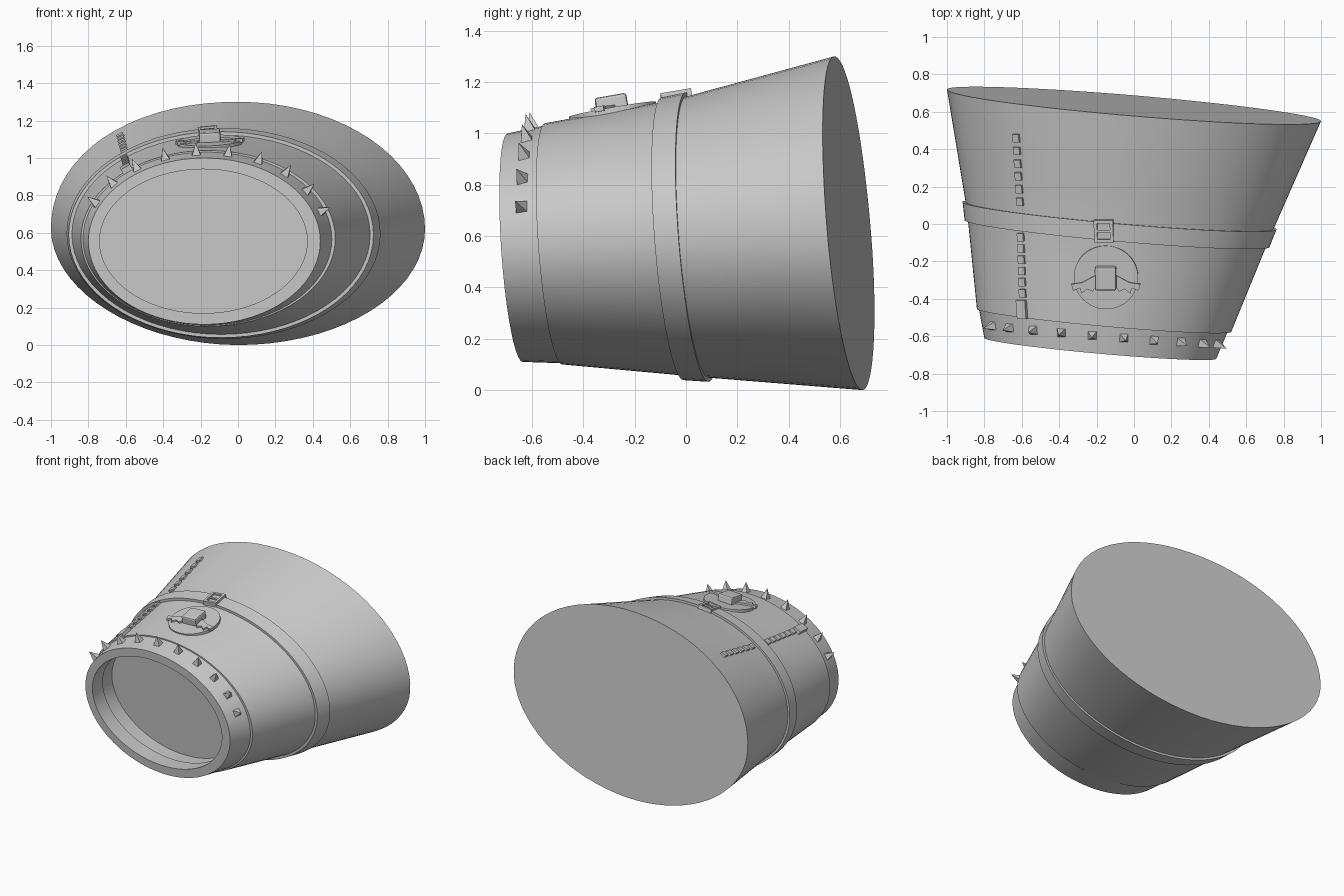
import bpy, bmesh, math
from mathutils import Vector, Matrix
from mathutils.bvhtree import BVHTree

if "Cube" in bpy.data.objects:
    bpy.data.objects.remove(bpy.data.objects["Cube"])

N = 72
grey = bpy.data.materials.new("plain_grey")
grey.diffuse_color = (0.6, 0.6, 0.6, 1)
grey.use_nodes = True
grey.node_tree.nodes["Principled BSDF"].inputs["Base Color"].default_value = grey.diffuse_color


def finish(name, bm, smooth=None):
    bmesh.ops.recalc_face_normals(bm, faces=bm.faces)
    me = bpy.data.meshes.new(name)
    bm.to_mesh(me)
    bm.free()
    me.materials.append(grey)
    if smooth:
        me.shade_smooth()
        me.set_sharp_from_angle(angle=math.radians(smooth))
    ob = bpy.data.objects.new(name, me)
    bpy.context.collection.objects.link(ob)
    return ob


def section(s, grow=0.0):
    """Tilted oval: centre x, centre z, half width, height up, height down, y, slope in x, slope in z, left fullness."""
    cx, cz, rx, up, dn, y, kx, kz, full = s
    pts = []
    for i in range(N):
        a = 2 * math.pi * i / N
        c, d = math.cos(a), math.sin(a)
        e = 2.0
        if c < 0:
            e += full if d > 0 else -full * 0.6
        k = (abs(c) ** e + abs(d) ** e) ** (-1 / e)
        dx = (rx + grow) * c * k
        dz = ((up if d > 0 else dn) + grow) * d * k
        pts.append(Vector((cx + dx, y + kx * dx + kz * dz, cz + dz)))
    return pts


def loft(name, rings, cap_first=False, cap_last=False, closed=False):
    bm = bmesh.new()
    loops = [[bm.verts.new(p) for p in r] for r in rings]
    pairs = list(zip(loops, loops[1:])) + ([(loops[-1], loops[0])] if closed else [])
    for a, b in pairs:
        for i in range(N):
            j = (i + 1) % N
            bm.faces.new((a[i], a[j], b[j], b[i]))
    if cap_first:
        bm.faces.new(loops[0])
    if cap_last:
        bm.faces.new(loops[-1])
    return finish(name, bm, 35)


def lerp(a, b, t):
    return [p + (q - p) * t for p, q in zip(a, b)]


def tree(ob):
    me = ob.data
    return BVHTree.FromPolygons([v.co for v in me.vertices], [p.vertices[:] for p in me.polygons])


def frame(loc, n):
    """Local axes on the surface: u across, v towards the back, w outwards."""
    u = Vector((0, 1, 0)).cross(n).normalized()
    m = Matrix((u, n.cross(u), n)).transposed().to_4x4()
    m.translation = loc
    return m


# Flared sleeve, slightly waisted, closed at the back
front = (-0.16, 0.57, 0.68, 0.47, 0.47, -0.515, -0.09, -0.07, 0.0)
waist = (-0.083, 0.592, 0.81, 0.54, 0.54, 0.0, -0.088, -0.077, 0.03)
back = (0.0, 0.62, 1.0, 0.68, 0.62, 0.635, -0.085, -0.085, 0.10)
sleeve = loft("sleeve", [section(front, -0.05)] +
              [section(lerp(front, waist, i / 3)) for i in range(3)] +
              [section(lerp(waist, back, i / 3)) for i in range(4)], cap_last=True)
sleeve_tree = tree(sleeve)

# Front cuff with a stepped, recessed opening
rim = (-0.18, 0.555, 0.62, 0.445, 0.445, -0.665, -0.089, -0.065, 0.0)
rear = (-0.162, 0.568, 0.670, 0.467, 0.464, -0.50, -0.089, -0.065, 0.0)
hole = (-0.185, 0.555, 0.555, 0.385, 0.385, -0.665, -0.089, -0.065, 0.0)
mid, deep = list(hole), list(hole)
mid[5], deep[5] = -0.545, -0.425
cuff = loft("cuff", [section(rear), section(rim), section(hole), section(mid),
                     section(mid, 0.012), section(deep, 0.012)], cap_last=True)
cuff_tree = tree(cuff)

# Belt around the middle
b0, b1 = lerp(front, waist, 0.90), lerp(waist, back, 0.07)
loft("belt", [section(b0, -0.01), section(b0, 0.018), section(b1, 0.016), section(b1, -0.01)], closed=True)


def on_sleeve(x, y):
    loc, n, _, _ = sleeve_tree.ray_cast(Vector((x, y, 3)), Vector((0, 0, -1)))
    return frame(loc, n if n.z > 0 else -n)


def prism(name, outline, w0, w1, m, bevel=0.0):
    """Flat outline raised from w0 to w1 in a surface frame."""
    bm = bmesh.new()
    lo = [bm.verts.new((u, v, w0)) for u, v in outline]
    hi = [bm.verts.new((u, v, w1)) for u, v in outline]
    bm.faces.new(lo[::-1])
    bm.faces.new(hi)
    for i in range(len(lo)):
        j = (i + 1) % len(lo)
        bm.faces.new((lo[i], lo[j], hi[j], hi[i]))
    if bevel:
        bmesh.ops.bevel(bm, geom=bm.edges[:], offset=bevel, segments=2, affect='EDGES', profile=0.5)
    bm.transform(m)
    return finish(name, bm)


def box(w, h, cu=0.0, cv=0.0):
    return [(cu - w / 2, cv - h / 2), (cu + w / 2, cv - h / 2),
            (cu + w / 2, cv + h / 2), (cu - w / 2, cv + h / 2)]


# Row of pyramid spikes over the top of the cuff
for k in range(10):
    a = math.radians(154.5 - 15.0 * k)
    dx, dz = 0.643 * math.cos(a), 0.452 * math.sin(a)
    guess = Vector((-0.172 + dx, -0.585 - 0.08 * dx - 0.03 * dz, 0.56 + dz))
    loc, n, _, _ = cuff_tree.find_nearest(guess)
    if n.dot(Vector((dx, 0, dz))) < 0:
        n = -n
    bm = bmesh.new()
    bmesh.ops.create_cone(bm, cap_ends=True, segments=4, radius1=0.036, radius2=0, depth=0.075,
                          matrix=frame(loc, n) @ Matrix.Translation((0, 0, 0.028)) @ Matrix.Rotation(math.pi / 4, 4, 'Z'))
    finish("spike_%d" % k, bm)

# Stitched strip on the upper left, with an end tab
for k in range(6):
    prism("stitch_low_%d" % k, box(0.038, 0.043), -0.01, 0.014, on_sleeve(-0.593 - 0.002 * k, -0.37 + 0.06 * k))
    prism("stitch_high_%d" % k, box(0.038, 0.043), -0.01, 0.014, on_sleeve(-0.607 - 0.004 * k, 0.12 + 0.068 * k))
prism("strip_tab", box(0.055, 0.10), -0.01, 0.022, on_sleeve(-0.595, -0.455))

# Round badge with a raised block and jagged side wings
badge = on_sleeve(-0.15, -0.285)
prism("badge_disc", [(0.172 * math.cos(i * math.pi / 24), 0.172 * math.sin(i * math.pi / 24)) for i in range(48)],
      -0.025, 0.008, badge)
prism("badge_block", box(0.115, 0.125), 0.0, 0.06, badge, 0.01)
wing = [(0.05, 0.015), (0.08, 0.0), (0.125, -0.025), (0.185, -0.035), (0.175, -0.07), (0.14, -0.055),
        (0.13, -0.085), (0.10, -0.06), (0.07, -0.075), (0.05, -0.04)]
for side, s in (("right", 1), ("left", -1)):
    prism("badge_wing_" + side, [(s * u, v) for u, v in wing][::s], 0.0, 0.02, badge)

# Square buckle on the belt
buckle = on_sleeve(-0.16, -0.035)
for s in (-1, 1):
    prism("buckle_side", box(0.018, 0.12, s * 0.043), 0.0, 0.032, buckle)
    prism("buckle_bar", box(0.07, 0.016, 0, s * 0.052), 0.0, 0.032, buckle)
prism("buckle_pin", box(0.07, 0.014), 0.0, 0.028, buckle)
